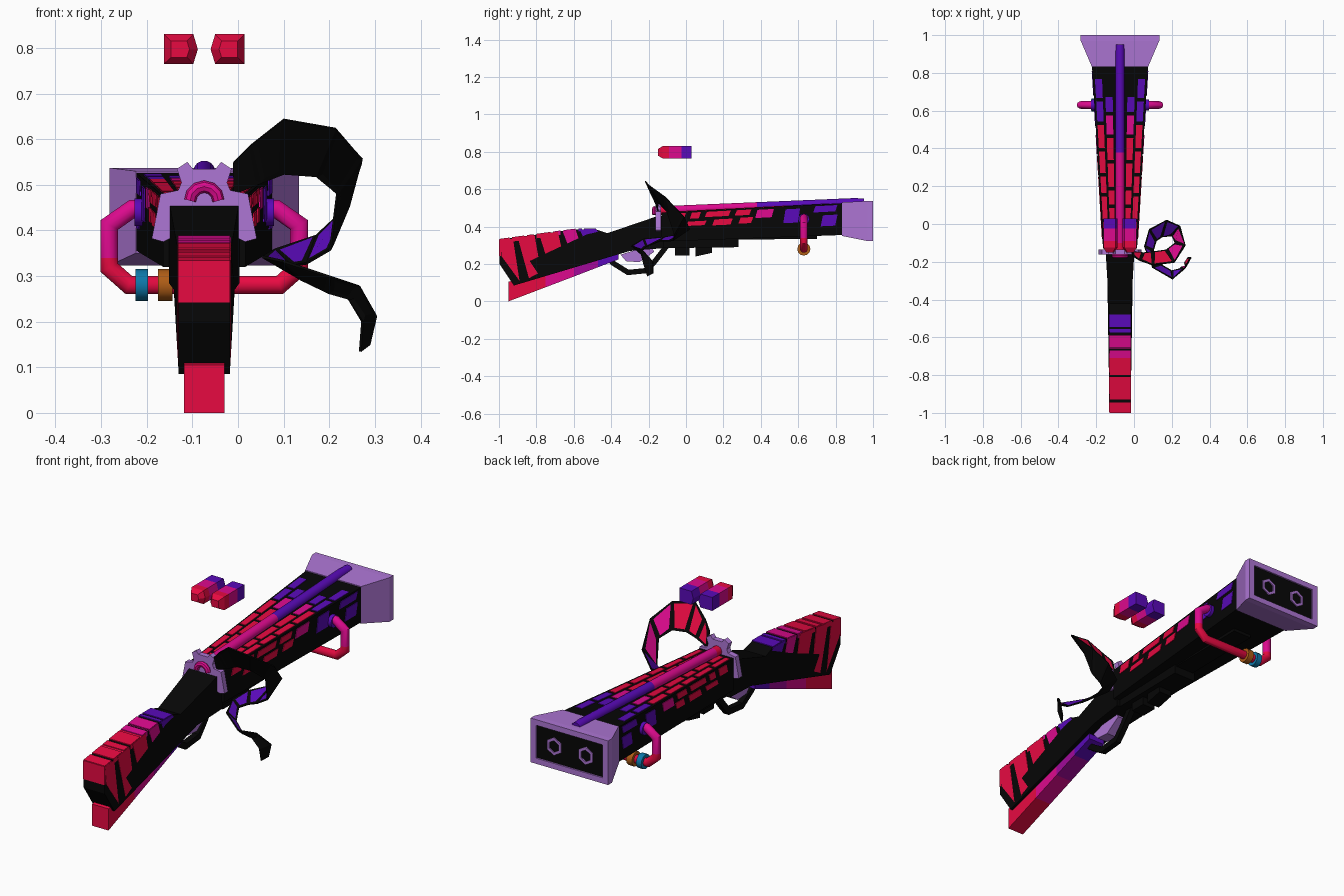
import bpy, bmesh, math, random
from mathutils import Vector

if "Cube" in bpy.data.objects:
    bpy.data.objects.remove(bpy.data.objects["Cube"])
random.seed(4)
CX = -0.074  # centre line of the long body

PALETTE = {
    "black": (0.002, 0.002, 0.002), "lavender": (0.42, 0.18, 0.66),
    "red": (0.83, 0.003, 0.055), "magenta": (0.72, 0.003, 0.27),
    "violet": (0.10, 0.003, 0.48), "blue": (0.004, 0.19, 0.40),
    "orange": (0.43, 0.11, 0.008), "plum": (0.36, 0.003, 0.32)}
MATS = {}
for key, rgb in PALETTE.items():
    m = bpy.data.materials.new(key)
    m.use_nodes = True
    m.diffuse_color = (*rgb, 1)
    m.roughness = 1
    shader = m.node_tree.nodes["Principled BSDF"]
    shader.inputs["Base Color"].default_value = (*rgb, 1)
    shader.inputs["Roughness"].default_value = 1
    MATS[key] = m
R, M, V, K, L = "red", "magenta", "violet", "black", "lavender"


def make(name, pieces, x=CX, fix=True, smooth=False):
    """Join (verts, faces, colour per face) pieces into one object."""
    verts, faces, cols = [], [], []
    for v, f, c in pieces:
        faces += [[i + len(verts) for i in q] for q in f]
        verts += v
        cols += [c] * len(f) if isinstance(c, str) else c
    names = list(dict.fromkeys(cols))
    mesh = bpy.data.meshes.new(name)
    mesh.from_pydata([tuple(p) for p in verts], [], faces)
    for n in names:
        mesh.materials.append(MATS[n])
    for poly, c in zip(mesh.polygons, cols):
        poly.material_index = names.index(c)
    if fix:
        bm = bmesh.new()
        bm.from_mesh(mesh)
        bmesh.ops.recalc_face_normals(bm, faces=bm.faces)
        bm.to_mesh(mesh)
        bm.free()
    ob = bpy.data.objects.new(name, mesh)
    ob.location.x = x
    bpy.context.collection.objects.link(ob)
    if smooth:
        bpy.ops.object.select_all(action="DESELECT")
        ob.select_set(True)
        bpy.context.view_layer.objects.active = ob
        bpy.ops.object.shade_smooth_by_angle(angle=math.radians(35))
    return ob


def skin(rings, cols):
    """Skin equal rings of points, with end caps."""
    n, s = len(rings[0]), len(rings) - 1
    faces = [[a * n + i, a * n + (i + 1) % n, (a + 1) * n + (i + 1) % n, (a + 1) * n + i]
             for a in range(s) for i in range(n)]
    faces += [list(range(n)), list(range(s * n, s * n + n))]
    if isinstance(cols, str):
        cols = [cols] * s
    return [p for r in rings for p in r], faces, [c for c in cols for _ in range(n)] + [cols[0], cols[-1]]


def loft(sections, cols):
    """Tapered box through sections (y, x0, x1, z0, z1)."""
    return skin([[(a, y, c), (b, y, c), (b, y, d), (a, y, d)] for y, a, b, c, d in sections], cols)


def side(profile, half, col):
    """Side profile (y, z) widened to +-half, a number or a function of y."""
    h = half if callable(half) else lambda y: half
    return skin([[(s * h(y), y, z) for y, z in profile] for s in (-1, 1)], col)


def tube(path, r, normal, cols, n=14, turn=0.0):
    """Mitred tube along a flat path; normal is the path plane's normal."""
    p, N = [Vector(q) for q in path], Vector(normal)
    d = [(b - a).normalized() for a, b in zip(p, p[1:])]
    rings = []
    for i, q in enumerate(p):
        a, b = d[max(i - 1, 0)], d[min(i, len(d) - 1)]
        if p[0] == p[-1] and i in (0, len(d)):
            a, b = d[-1], d[0]
        t = (a + b).normalized()
        w = t.cross(N) / max(t.dot(b), 0.5)
        rings.append([q + r * (math.cos(k) * N + math.sin(k) * w)
                      for k in (turn + math.tau * j / n for j in range(n))])
    return skin(rings, cols)


# Stock and wrist
def stock_top(y):
    return 0.33 + 0.1375 * (y + 1) if y < -0.6 else 0.385


def stock_low(y):
    return 0.085 + 0.3 * (y + 0.92)


def wrist(y):
    return 0.056 + max(0, y + 0.48) * 0.06


make("stock", [side([(-0.997, 0.33), (-0.6, 0.385), (-0.48, 0.385), (-0.42, 0.365), (-0.15, 0.457),
                     (-0.12, 0.457), (-0.12, 0.285), (-0.3, 0.27), (-0.92, 0.085), (-0.997, 0.2)], wrist, K)])

# Slanted colour panels on the stock sides
panels = [(-0.9, -0.81, R, 0.015), (-0.785, -0.685, R, 0.025), (-0.66, -0.59, M, 0.04), (-0.57, -0.48, V, 0.055)]
pieces = [side([(-0.995, 0.33), (-0.925, 0.335), (-0.89, 0.11), (-0.985, 0.24)], 0.0575, R)]
for a, b, c, lift in panels:
    pieces.append(side([(a, stock_top(a)), (b, stock_top(b)), (b + 0.035, stock_low(b + 0.035) + 2 * lift),
                        (a + 0.06, stock_low(a + 0.06) + lift)], 0.0585, c))
make("stock_side_panels", pieces)

# Bands over the stock top, and the butt cap
bands = [(-0.545, -0.48, V), (-0.575, -0.555, V), (-0.655, -0.59, M), (-0.71, -0.67, M),
         (-0.8, -0.725, R), (-0.85, -0.815, R), (-0.93, -0.865, R), (-0.997, -0.945, R)]
pieces = [side([(a, stock_top(a) - 0.02), (a, stock_top(a) + 0.004), (b, stock_top(b) + 0.004),
                (b, stock_top(b) - 0.02)], 0.057, c) for a, b, c in bands]
pieces.append(loft([(-1, -0.057, 0.057, 0.242, 0.332), (-0.99, -0.057, 0.057, 0.242, 0.332)], R))
make("stock_top_bands", pieces)

# Keel under the stock
make("stock_keel", [loft([(-0.95, -0.044, 0.044, 0, 0.105), (-0.75, -0.044, 0.044, 0.076, 0.16),
                          (-0.6, -0.044, 0.044, 0.133, 0.2), (-0.47, -0.044, 0.044, 0.183, 0.24),
                          (-0.36, -0.044, 0.044, 0.225, 0.27)], [R, M, "plum", V])])

# Trigger guard and trigger plate
make("trigger_guard", [tube([(0, -0.42, 0.24), (0, -0.39, 0.205), (0, -0.31, 0.155), (0, -0.21, 0.165),
                             (0, -0.17, 0.21), (0, -0.1, 0.3)], 0.02, (1, 0, 0), K, 4, math.pi / 4)])
make("trigger_plate", [side([(-0.35, 0.25), (-0.32, 0.215), (-0.25, 0.21), (-0.17, 0.265), (-0.19, 0.3)], 0.028, L)])


# Barrel block
def half(y):
    return 0.09 + 0.058 * (y + 0.13) / 0.96


def roof(y):
    return 0.475 + 0.05 * (y + 0.13) / 0.96


def level(y, t):
    low = 0.32 + 0.035 * (y + 0.13) / 0.96
    return low + t * (roof(y) - low)


make("barrel_block", [loft([(y, -half(y), half(y), level(y, 0), roof(y)) for y in (-0.13, 0.84)], K)])
make("fore_grip", [loft([(-0.12, -0.06, 0.06, 0.285, 0.34), (0.28, -0.06, 0.06, 0.29, 0.35)], K),
                   loft([(-0.06, -0.035, 0.035, 0.245, 0.3), (0.02, -0.035, 0.035, 0.245, 0.3)], K),
                   loft([(0.05, -0.035, 0.035, 0.24, 0.3), (0.14, -0.035, 0.035, 0.26, 0.3)], K),
                   loft([(0.25, -0.05, 0.05, 0.33, 0.36), (0.7, -0.05, 0.05, 0.335, 0.36)], K)])

# Brick plates on the barrel roof, in two columns each side
pieces = []
for u0, u1 in ((0.28, 0.56), (0.66, 0.92)):
    y = -0.11
    while y < 0.76:
        e = min(y + random.uniform(0.07, 0.13), 0.82)
        c = R if y < 0.46 else M if y < 0.54 else V
        if random.random() < 0.88:
            for s in (-1, 1):
                pieces.append(loft([(q, s * u0 * half(q), s * u1 * half(q), roof(q) - 0.004, roof(q) + 0.003)
                                    for q in (y, e)], c))
        y = e + 0.018
make("roof_bricks", pieces)

# Brick plates on the barrel sides: y range, height range, colour
bricks = [(-0.08, 0.0, 0.7, 0.95, R), (0.02, 0.08, 0.74, 0.95, R), (0.1, 0.24, 0.77, 0.95, R),
          (0.26, 0.35, 0.77, 0.95, R), (0.37, 0.47, 0.66, 0.93, M), (0.52, 0.61, 0.45, 0.9, V),
          (0.68, 0.81, 0.75, 0.95, V), (0.0, 0.11, 0.5, 0.65, R), (0.14, 0.25, 0.48, 0.68, R),
          (0.28, 0.36, 0.5, 0.7, R), (0.72, 0.81, 0.3, 0.65, V)]
make("side_bricks", [side([(a, level(a, t0)), (b - 0.012, level(b, t0)), (b, level(b, t1)),
                           (a + 0.012, level(a, t1))], lambda y: half(y) + 0.003, c) for a, b, t0, t1, c in bricks])

# Flared muzzle with a recessed panel and two hexagonal bores
make("muzzle", [loft([(0.835, -0.15, 0.15, 0.35, 0.53), (0.97, -0.208, 0.208, 0.323, 0.537),
                      (0.99, -0.208, 0.208, 0.323, 0.537)], L)])
make("muzzle_panel", [loft([(0.985, -0.178, 0.178, 0.35, 0.51), (0.992, -0.178, 0.178, 0.35, 0.51)], K)])
make("muzzle_frame", [loft([(0.985, a, b, c, d), (1.0, a, b, c, d)], L) for a, b, c, d in (
    (-0.208, 0.208, 0.51, 0.537), (-0.208, 0.208, 0.323, 0.35),
    (-0.208, -0.178, 0.35, 0.51), (0.178, 0.208, 0.35, 0.51))])
pieces = []
for s in (-0.085, 0.085):
    ring = [(s + 0.036 * math.sin(k * math.pi / 3), 0.991, 0.43 + 0.036 * math.cos(k * math.pi / 3)) for k in range(6)]
    pieces.append(tube(ring + ring[:1], 0.009, (0, 1, 0), L, 4, math.pi / 4))
make("bore_rings", pieces)

# Top rod and breech arch
rod = [(0, y, 0.485 + (y + 0.15) * 0.042) for y in (-0.15, -0.1, 0.38, 0.9)] + [(0, 0.95, 0.527)]
make("top_rod", [tube(rod, 0.024, (1, 0, 0), [R, M, V, V])], smooth=True)
arch = [(0.031 * math.cos(k * math.pi / 6), -0.168, 0.465 + 0.031 * math.sin(k * math.pi / 6)) for k in range(7)]
make("breech_arch", [tube(arch, 0.013, (0, 1, 0), M, 8)], smooth=True)

# Toothed breech plate
edge = [(0.025, 0.535), (0.037, 0.55), (0.06, 0.535), (0.05, 0.505), (0.057, 0.488),
        (0.096, 0.48), (0.115, 0.382), (0.09, 0.375), (0.07, 0.385)]
outline = edge + [(-x, z) for x, z in reversed(edge)]
make("breech_plate", [skin([[(x, y, z) for x, z in outline] for y in (-0.162, -0.135)], L)])

# Hanging handle with collars and rings
arm = [(0.13, 0.447), (0.158, 0.447), (0.208, 0.412), (0.208, 0.34), (0.208, 0.318), (0.165, 0.28)]
path = [(-x, 0.63, z) for x, z in arm] + [(x, 0.63, z) for x, z in reversed(arm)]
make("handle", [tube(path, 0.02, (0, 1, 0), [M, M, M, R, R, R, R, R, M, M, M])], smooth=True)


def collar(x0, x1, z, r, col):
    return tube([(x0, 0.63, z), (x1, 0.63, z)], r, (0, 1, 0), col, 12)


make("handle_collars", [collar(s * 0.128, s * 0.153, 0.44, 0.03, V) for s in (-1, 1)], smooth=True)
make("blue_ring", [collar(-0.151, -0.123, 0.28, 0.035, "blue")], smooth=True)
make("orange_ring", [collar(-0.101, -0.07, 0.28, 0.035, "orange")], smooth=True)

# Floating sights
for name, s in (("left_sight", 1), ("right_sight", -1)):
    section = [(0.088, 0.765), (0.024, 0.765), (0.014, 0.797), (0.024, 0.83), (0.088, 0.83)]
    rings = []
    for y, k in ((-0.15, 0.55), (-0.125, 1), (-0.09, 1), (-0.025, 1), (0.03, 1)):
        rings.append([(s * (0.055 + (x - 0.055) * k), y, 0.797 + (z - 0.797) * k) for x, z in section])
    make(name, [skin(rings, [R, R, M, V])])

# Curling ribbon tail: outer and inner edges, with inset colour panes on one face
outer = [(-0.01, -0.165, 0.55), (0.03, -0.19, 0.59), (0.1, -0.215, 0.645), (0.214, -0.2, 0.625),
         (0.27, -0.11, 0.56), (0.24, -0.01, 0.455), (0.17, 0.02, 0.39), (0.08, -0.03, 0.36),
         (0.055, -0.12, 0.345), (0.1, -0.23, 0.335), (0.205, -0.29, 0.3), (0.265, -0.235, 0.28),
         (0.3, -0.175, 0.213), (0.285, -0.175, 0.15)]
inner = [(-0.01, -0.145, 0.48), (0.05, -0.15, 0.505), (0.1, -0.145, 0.525), (0.17, -0.135, 0.52),
         (0.215, -0.1, 0.48), (0.2, -0.065, 0.36), (0.15, -0.07, 0.33), (0.12, -0.09, 0.325),
         (0.105, -0.14, 0.325), (0.14, -0.21, 0.295), (0.2, -0.245, 0.265), (0.24, -0.235, 0.25),
         (0.27, -0.225, 0.2), (0.265, -0.205, 0.135)]
n = len(outer)
tail = make("ribbon_tail", [(outer + inner, [[i, i + 1, n + i + 1, n + i] for i in range(n - 1)], K)], 0, False)
for c in (R, M, V):
    tail.data.materials.append(MATS[c])
bm = bmesh.new()
bm.from_mesh(tail.data)
bm.faces.ensure_lookup_table()
for f, tint in zip(list(bm.faces), (1, 1, 1, 2, 2, 3, 3, 3, 3, 3, 3, 2, 1)):
    bmesh.ops.inset_individual(bm, faces=[f], thickness=0.015 if tint < 3 else 0.012)
    f.material_index = tint
bm.to_mesh(tail.data)
bm.free()
solid = tail.modifiers.new("thickness", "SOLIDIFY")
solid.thickness, solid.offset = 0.006, -1
solid.material_offset = solid.material_offset_rim = -9
